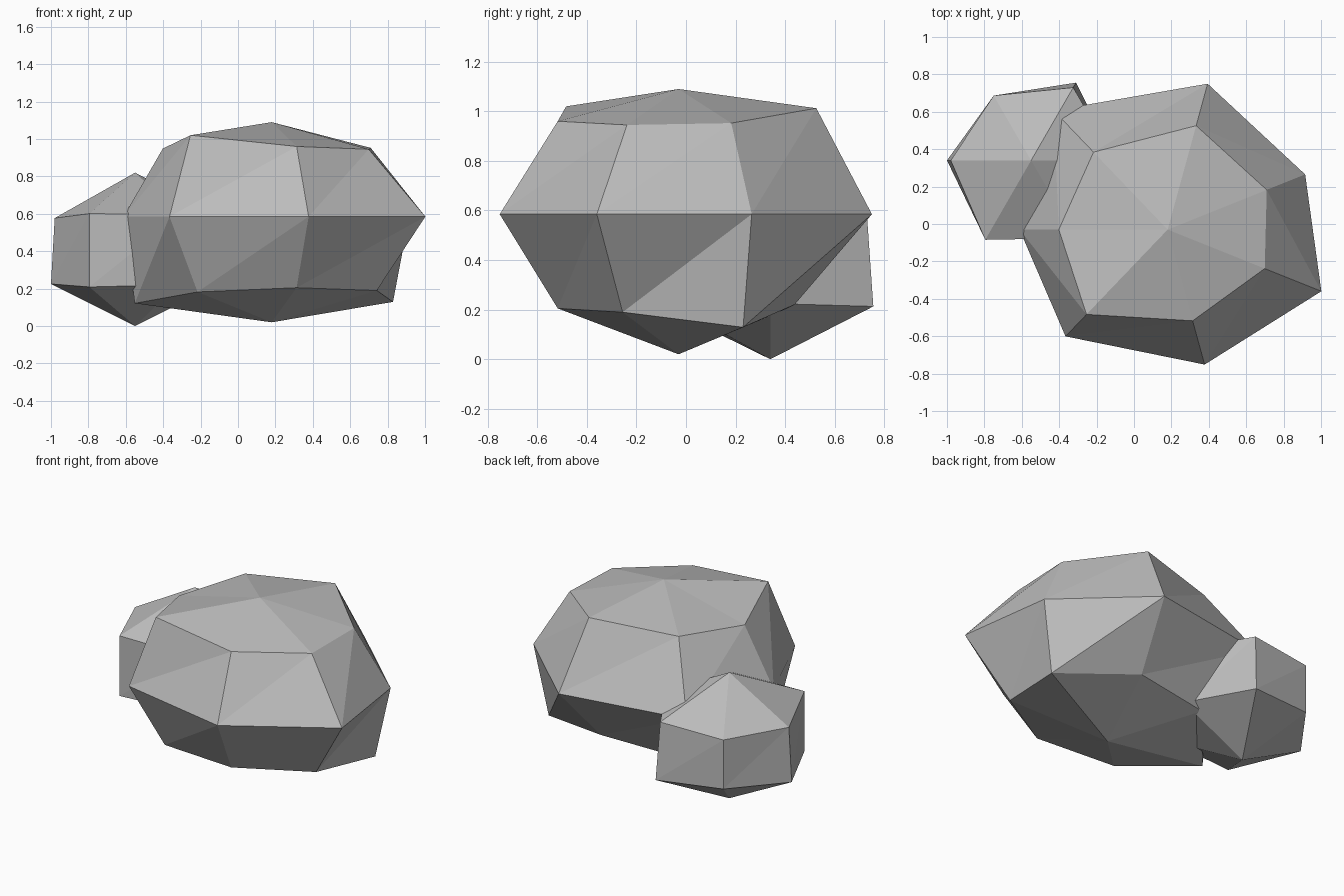
import bpy, bmesh
from math import cos, sin, pi, tau
from mathutils import Vector

cube = bpy.data.objects.get("Cube")
if cube:
    bpy.data.objects.remove(cube, do_unlink=True)

# Stone colour
stone = bpy.data.materials.new("stone_grey")
stone.use_nodes = True
colour = (0.5, 0.5, 0.5, 1)
stone.diffuse_color = colour
stone.node_tree.nodes["Principled BSDF"].inputs["Base Color"].default_value = colour


def make_rock(name, centre, stretch, slopes, rings, top, bottom):
    """Faceted boulder: each ring lists its radii, and height follows radius times slope."""
    bm = bmesh.new()
    cx, cy, cz = centre
    count = len(rings[0])
    levels = []
    for radii, slope in zip(rings, slopes):
        level = []
        for i, r in enumerate(radii):
            a = pi + i * tau / count
            level.append(bm.verts.new((cx + stretch * r * cos(a), cy + r * sin(a), cz + slope * r)))
        levels.append(level)
    low_pole = bm.verts.new((cx, cy, bottom))
    high_pole = bm.verts.new((cx, cy, top))
    for i in range(count):
        j = (i + 1) % count
        bm.faces.new((low_pole, levels[0][j], levels[0][i]))
        bm.faces.new((high_pole, levels[-1][i], levels[-1][j]))
        for lo, hi in zip(levels, levels[1:]):
            bm.faces.new((lo[i], lo[j], hi[j]))
            bm.faces.new((lo[i], hi[j], hi[i]))
    bmesh.ops.recalc_face_normals(bm, faces=bm.faces)
    mesh = bpy.data.meshes.new(name)
    bm.to_mesh(mesh)
    bm.free()
    mesh.materials.append(stone)
    rock = bpy.data.objects.new(name, mesh)
    bpy.context.collection.objects.link(rock)
    return rock


# Large boulder: lower, middle and upper rings of seven corners
make_rock("large_rock", Vector((0.18, -0.03, 0.585)), 1.2, (-0.76, 0, 0.75),
          [(0.61, 0.53, 0.5, 0.52, 0.6, 0.48, 0.52),
           (0.66, 0.73, 0.74, 0.76, 0.68, 0.8, 0.815),
           (0.485, 0.58, 0.5, 0.48, 0.49, 0.57, 0.53)],
          top=1.09, bottom=0.02)

# Small boulder: lower and upper rings of six corners
make_rock("small_rock", Vector((-0.55, 0.34, 0.405)), 1.0, (-0.4, 0.4),
          [(0.45, 0.49, 0.46, 0.45, 0.48, 0.4),
           (0.43, 0.49, 0.48, 0.45, 0.45, 0.4)],
          top=0.82, bottom=0)
